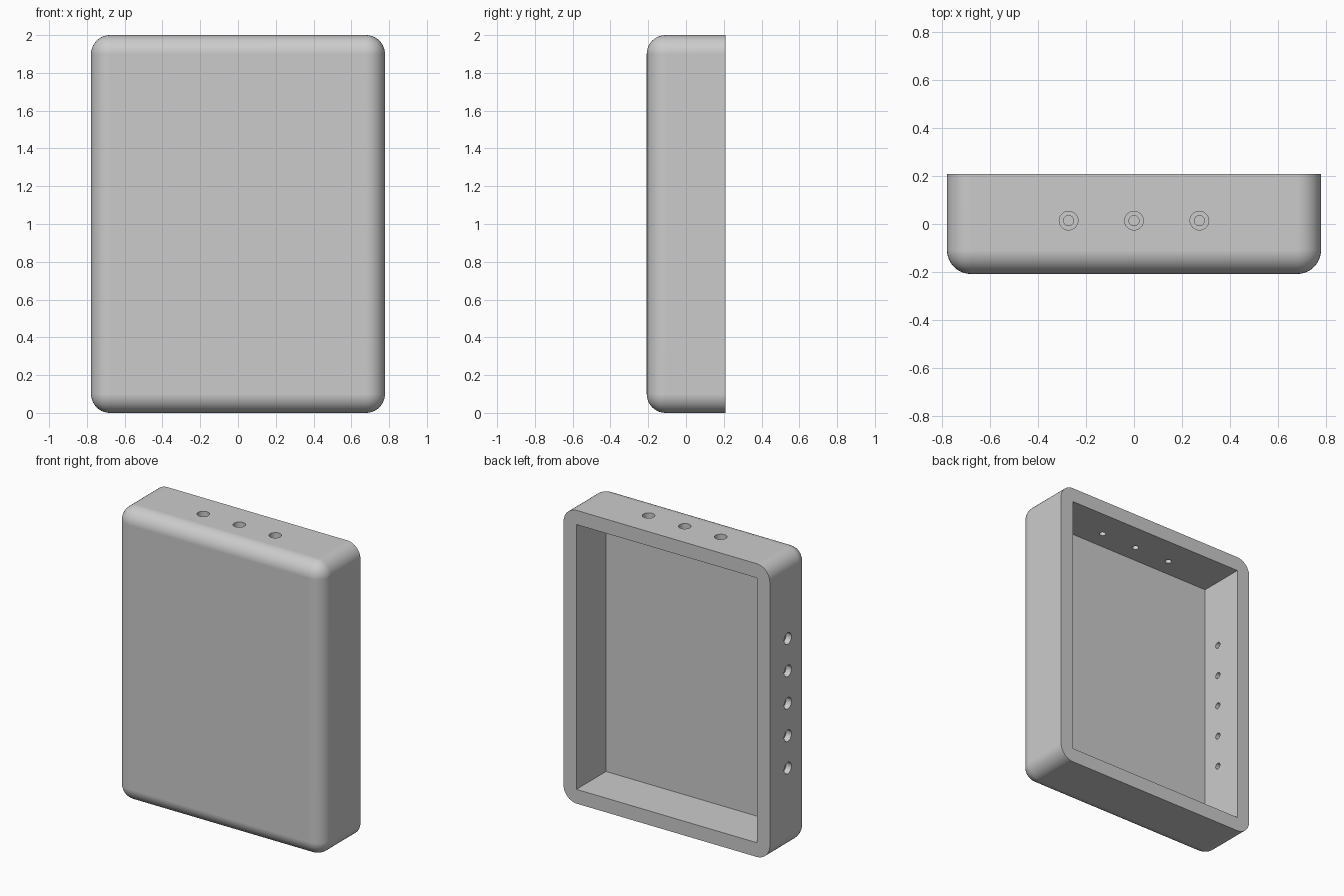
import bpy
import bmesh
from math import pi
from mathutils import Matrix, Vector

if "Cube" in bpy.data.objects:
    bpy.data.objects.remove(bpy.data.objects["Cube"], do_unlink=True)

# Main dimensions
WIDTH, DEPTH, HEIGHT = 1.556, 0.416, 2.0
WALL, ROUND = 0.097, 0.1
HOLE_Y = 0.014
HEAD_R, HEAD_DEPTH, SHAFT_R = 0.039, 0.04, 0.021

grey = bpy.data.materials.new("light grey")
grey.use_nodes = True
grey.diffuse_color = (0.6, 0.6, 0.6, 1)
grey.node_tree.nodes["Principled BSDF"].inputs["Base Color"].default_value = (0.6, 0.6, 0.6, 1)


def add_box(bm, size, centre):
    bmesh.ops.create_cube(bm, size=1, matrix=Matrix.Translation(centre) @ Matrix.Diagonal((*size, 1)))


def make_object(name, bm):
    mesh = bpy.data.meshes.new(name)
    bm.to_mesh(mesh)
    bm.free()
    mesh.materials.append(grey)
    obj = bpy.data.objects.new(name, mesh)
    bpy.context.collection.objects.link(obj)
    return obj


# Housing: rounded on every edge except the open back rim
bm = bmesh.new()
add_box(bm, (WIDTH, DEPTH, HEIGHT), (0, 0, HEIGHT / 2))
rounded = [e for e in bm.edges if any(v.co.y < 0 for v in e.verts)]
bmesh.ops.bevel(bm, geom=rounded, offset=ROUND, segments=10, profile=0.5, affect='EDGES')
housing = make_object("housing", bm)

# Cavity open to the back
bm = bmesh.new()
add_box(bm, (WIDTH - 2 * WALL, DEPTH, HEIGHT - 2 * WALL), (0, WALL, HEIGHT / 2))
cutters = [make_object("cavity_cutter", bm)]

# Three holes in the top wall and five in the right wall: outer point and axis
holes = [(Vector((0.272 * i, HOLE_Y, HEIGHT)), Matrix()) for i in (-1, 0, 1)]
holes += [(Vector((-WIDTH / 2, HOLE_Y, HEIGHT / 2 + 0.221 * i)), Matrix.Rotation(pi / 2, 4, 'Y'))
          for i in range(-2, 3)]


def hole_cutter(name, radius, length):
    bm = bmesh.new()
    for point, turn in holes:
        bmesh.ops.create_cone(bm, cap_ends=True, segments=32, radius1=radius, radius2=radius,
                              depth=length, matrix=Matrix.Translation(point) @ turn)
    return make_object(name, bm)


cutters.append(hole_cutter("counterbore_cutter", HEAD_R, 2 * HEAD_DEPTH))
cutters.append(hole_cutter("shaft_cutter", SHAFT_R, 2 * WALL + 0.1))

# Cut everything out, then drop the cutters
bpy.ops.object.select_all(action='DESELECT')
housing.select_set(True)
bpy.context.view_layer.objects.active = housing
for cutter in cutters:
    cutter.hide_render = True
    cut = housing.modifiers.new("cut", 'BOOLEAN')
    cut.operation = 'DIFFERENCE'
    cut.solver = 'EXACT'
    cut.object = cutter
    bpy.ops.object.modifier_apply(modifier=cut.name)
    bpy.data.objects.remove(cutter, do_unlink=True)

# Smooth roundings with flat panels
bpy.ops.object.shade_smooth_by_angle(angle=pi / 6)
weighted = housing.modifiers.new("flat panels", 'WEIGHTED_NORMAL')
weighted.keep_sharp = True
